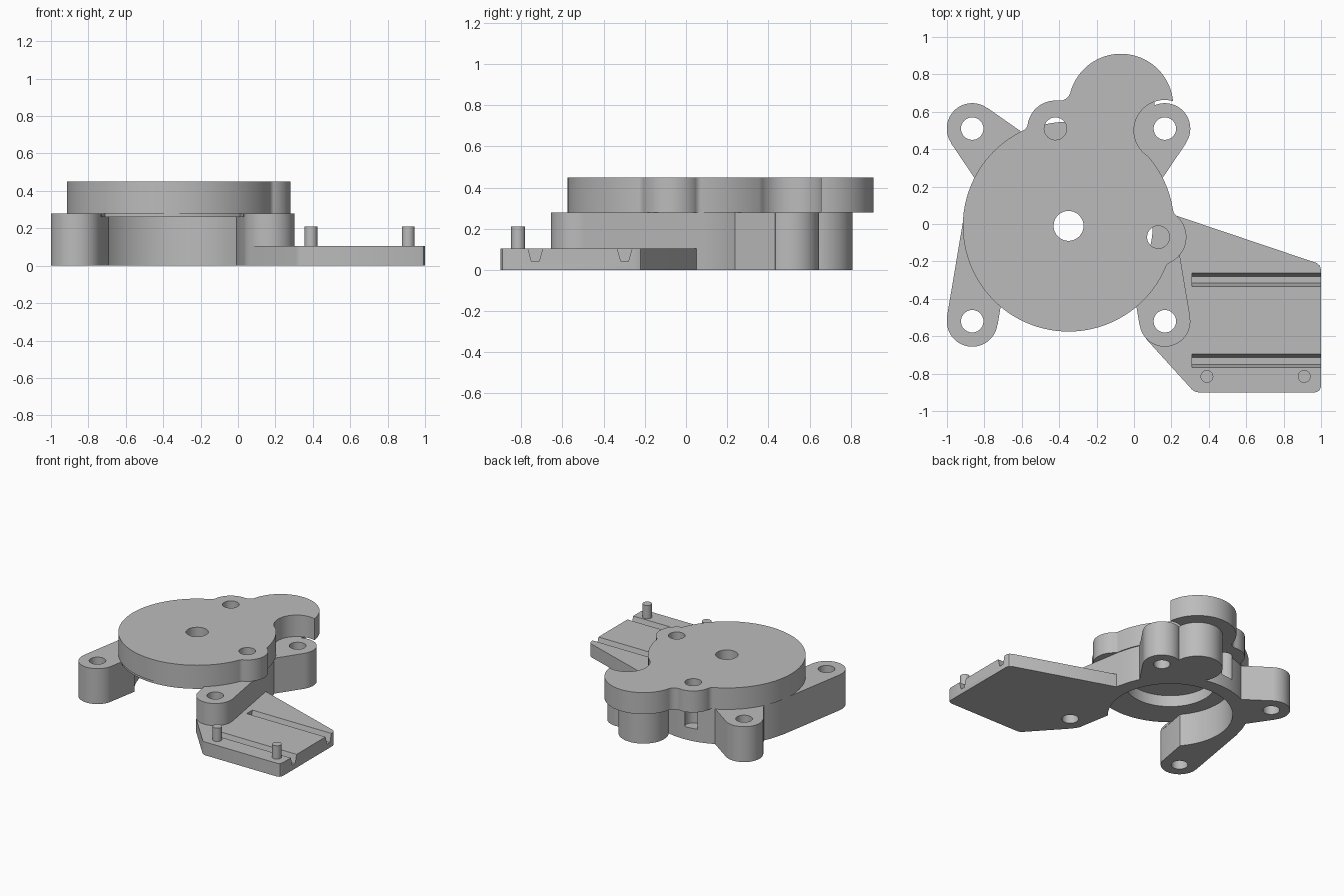
import bpy, bmesh, math
from mathutils import Vector

if "Cube" in bpy.data.objects:
    bpy.data.objects.remove(bpy.data.objects["Cube"])

grey = bpy.data.materials.new("plain_grey")
grey.diffuse_color = (0.5, 0.5, 0.5, 1)
grey.use_nodes = True
grey.node_tree.nodes["Principled BSDF"].inputs["Base Color"].default_value = grey.diffuse_color


def prism(name, pts, z0, z1):
    """Extrude a flat outline between two heights."""
    bm = bmesh.new()
    face = bm.faces.new([bm.verts.new((x, y, z0)) for x, y in pts])
    ext = bmesh.ops.extrude_face_region(bm, geom=[face])
    tops = [v for v in ext["geom"] if isinstance(v, bmesh.types.BMVert)]
    bmesh.ops.translate(bm, verts=tops, vec=(0, 0, z1 - z0))
    bmesh.ops.recalc_face_normals(bm, faces=bm.faces)
    me = bpy.data.meshes.new(name)
    bm.to_mesh(me)
    bm.free()
    me.materials.append(grey)
    ob = bpy.data.objects.new(name, me)
    bpy.context.collection.objects.link(ob)
    return ob


def cyl(name, c, r, z0, z1, n=72):
    ring = [2 * math.pi * (i + 0.37) / n for i in range(n)]
    return prism(name, [(c[0] + r * math.cos(a), c[1] + r * math.sin(a)) for a in ring], z0, z1)


def combine(target, other, op):
    m = target.modifiers.new("combine", 'BOOLEAN')
    m.operation, m.solver, m.object = op, 'EXACT', other
    bpy.context.view_layer.objects.active = target
    bpy.ops.object.modifier_apply(modifier=m.name)
    bpy.data.objects.remove(other)


def add(target, other):
    combine(target, other, 'UNION')


def cut(target, other):
    combine(target, other, 'DIFFERENCE')


def mirror(pts):
    return [(2 * C[0] - x, y) for x, y in pts]


C, R = (-0.35, -0.01), 0.565
LOBE, SMALL, SIDE = (-0.07, 0.63), (-0.42, 0.51), (0.13, -0.07)
MID, TOP = 0.28, 0.45

# Top plate: disc with three lobes and rounded inner corners
top = cyl("top_plate", C, R, MID, TOP, 128)
for c, r in ((LOBE, 0.28), (SMALL, 0.15), (SIDE, 0.15)):
    add(top, cyl("lobe", c, r, MID, TOP, 96))


def fillet(c1, r1, c2, r2, r, side):
    a, b = Vector(c1), Vector(c2)
    d = (b - a).length
    u = (b - a) / d
    p, q = r1 + r, r2 + r
    t = (p * p - q * q + d * d) / (2 * d)
    h = math.sqrt(p * p - t * t)
    f = a + u * t + Vector((-u.y, u.x)) * h * side
    add(top, prism("web", [tuple(a), tuple(b), tuple(f)], MID, TOP))
    cut(top, cyl("web_cutter", f, r, MID - 0.1, TOP + 0.1, 48))


fillet(SMALL, 0.15, LOBE, 0.28, 0.06, 1)
fillet(C, R, SMALL, 0.15, 0.04, 1)
fillet(C, R, SIDE, 0.15, 0.04, 1)
fillet(C, R, SIDE, 0.15, 0.04, -1)
# Clearance notch above the back right leg
cut(top, cyl("notch_cutter", (0.163, 0.50), 0.163, MID - 0.1, TOP + 0.1))

# Lower body: ring, boss, arms and legs
body = cyl("mount_body", C, 0.557, 0, 0.34, 128)
add(body, cyl("boss", LOBE, 0.18, 0, MID))
back_arm = [(-0.786, 0.622), (-0.979, 0.433), (-0.727, 0.06), (-0.417, 0.364)]
front_arm = [(-1.0, -0.496), (-0.902, 0.087), (-0.5, -0.1), (-0.69, -0.305), (-0.73, -0.544)]
back_leg, front_leg = (-0.865, 0.51), (-0.865, -0.52)
legs = []
for arm, leg in ((back_arm, back_leg), (front_arm, front_leg)):
    for flip in (False, True):
        pts = mirror(arm) if flip else arm
        c = mirror([leg])[0] if flip else leg
        add(body, prism("arm", pts, 0, MID))
        add(body, cyl("leg", c, 0.136, 0, MID))
        legs.append(c)

# Side tray with two tapered grooves and two pins
tray = prism("side_tray", [(0.1, 0.085), (0.21, 0.05), (0.975, -0.208), (0.993, -0.222), (1.0, -0.245),
                           (1.0, -0.87), (0.991, -0.891), (0.97, -0.9), (0.345, -0.9), (0.325, -0.896),
                           (0.308, -0.883), (0.065, -0.615), (0.1, -0.4)], 0, 0.105)
for y in (-0.298, -0.732):
    g = prism("groove_cutter", [(-0.036, 0.105), (-0.039, 0.125), (0.039, 0.125), (0.036, 0.105),
                                (0.018, 0.04), (-0.018, 0.04)], 0.31, 1.1)
    for v in g.data.vertices:  # stand the profile up along x
        a, b, l = v.co
        v.co = (l, y + a, b)
    cut(tray, g)
for x in (0.39, 0.91):
    add(tray, cyl("pin", (x, -0.815), 0.034, 0.05, 0.21, 32))

# Join, then cut the cavity, front opening and holes
add(body, tray)
add(body, top)
body.name = "motor_mount"
cut(body, cyl("cavity_cutter", C, 0.45, -0.1, 0.26, 128))
cut(body, prism("opening_cutter", [(-0.69, -0.25), (-0.69, -0.305), (-0.76, -0.70),
                                   (0.06, -0.70), (-0.01, -0.305), (-0.01, -0.25)], -0.1, 0.26))
cut(body, cyl("recess_cutter", C, 0.33, 0.2, 0.35, 96))
cut(body, cyl("shaft_cutter", C, 0.08, 0.1, 0.6, 48))
for c in legs:
    cut(body, cyl("leg_hole_cutter", c, 0.06, -0.1, 0.4, 48))
for c in (SMALL, SIDE):
    cut(body, cyl("screw_cutter", c, 0.06, 0.1, 0.6, 48))

bpy.ops.object.select_all(action='DESELECT')
body.select_set(True)
bpy.context.view_layer.objects.active = body
bpy.ops.object.shade_smooth_by_angle(angle=math.radians(30))
